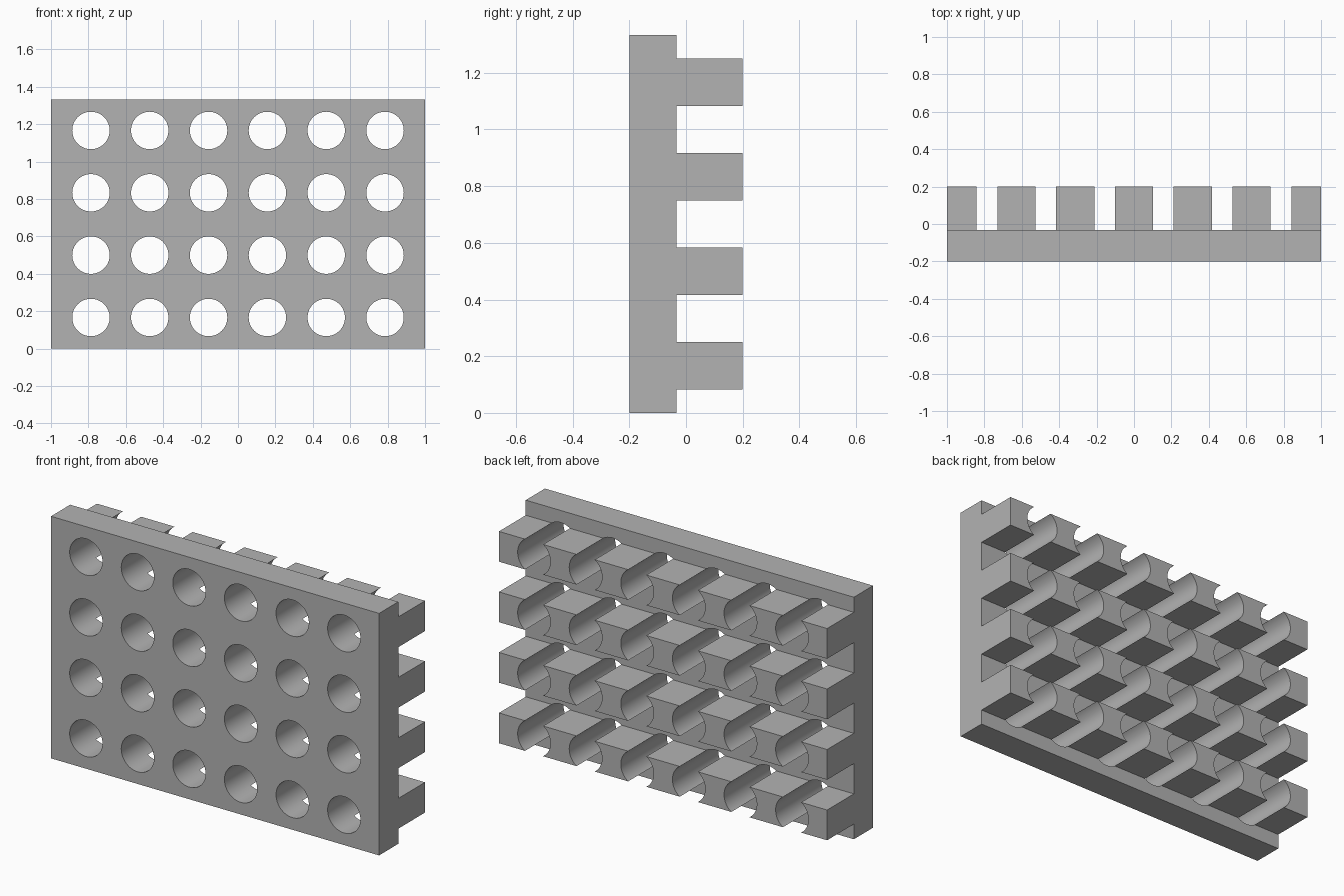
import bpy
import bmesh
from math import pi
from mathutils import Matrix, Vector

if "Cube" in bpy.data.objects:
    bpy.data.objects.remove(bpy.data.objects["Cube"], do_unlink=True)

ROWS, COLS = 4, 6
ROW_PITCH, COL_PITCH = 1 / 3, 0.3145
HEIGHT = ROWS * ROW_PITCH
FRONT, STEP, BACK = -0.2, -0.033, 0.2
RIB_HALF = 1 / 12
HOLE_RADIUS = 0.1

grey = bpy.data.materials.new("light grey")
grey.use_nodes = True
colour = (0.45, 0.45, 0.45, 1)
grey.diffuse_color = colour
grey.node_tree.nodes["Principled BSDF"].inputs["Base Color"].default_value = colour


def add_object(name, bm):
    bmesh.ops.recalc_face_normals(bm, faces=bm.faces)
    mesh = bpy.data.meshes.new(name)
    bm.to_mesh(mesh)
    bm.free()
    mesh.materials.append(grey)
    obj = bpy.data.objects.new(name, mesh)
    bpy.context.collection.objects.link(obj)
    return obj


row_heights = [(r + 0.5) * ROW_PITCH for r in range(ROWS)]

# Panel with back ribs: a comb-shaped side profile extruded across the width
profile = [(FRONT, HEIGHT), (FRONT, 0), (STEP, 0)]
for z in row_heights:
    low, high = z - RIB_HALF, z + RIB_HALF
    profile += [(STEP, low), (BACK, low), (BACK, high), (STEP, high)]
profile.append((STEP, HEIGHT))

bm = bmesh.new()
side = bm.faces.new([bm.verts.new((-1, y, z)) for y, z in profile])
extruded = bmesh.ops.extrude_face_region(bm, geom=[side], use_keep_orig=True)
moved = [v for v in extruded["geom"] if isinstance(v, bmesh.types.BMVert)]
bmesh.ops.translate(bm, verts=moved, vec=Vector((2, 0, 0)))
panel = add_object("perforated_ribbed_panel", bm)

# Grid of round holes running through panel and ribs
bm = bmesh.new()
for z in row_heights:
    for c in range(COLS):
        x = (c - (COLS - 1) / 2) * COL_PITCH
        bmesh.ops.create_cone(
            bm, cap_ends=True, segments=64, depth=1,
            radius1=HOLE_RADIUS, radius2=HOLE_RADIUS,
            matrix=Matrix.Translation((x, 0, z)) @ Matrix.Rotation(pi / 2, 4, "X"))
cutter = add_object("hole_cutter", bm)
cutter.hide_render = True

holes = panel.modifiers.new("holes", "BOOLEAN")
holes.operation = "DIFFERENCE"
holes.solver = "EXACT"
holes.object = cutter

bpy.ops.object.select_all(action="DESELECT")
panel.select_set(True)
bpy.context.view_layer.objects.active = panel
bpy.ops.object.modifier_apply(modifier=holes.name)
bpy.data.objects.remove(cutter, do_unlink=True)

# Smooth hole walls, crisp edges
bpy.ops.object.shade_smooth_by_angle(angle=pi / 6)
